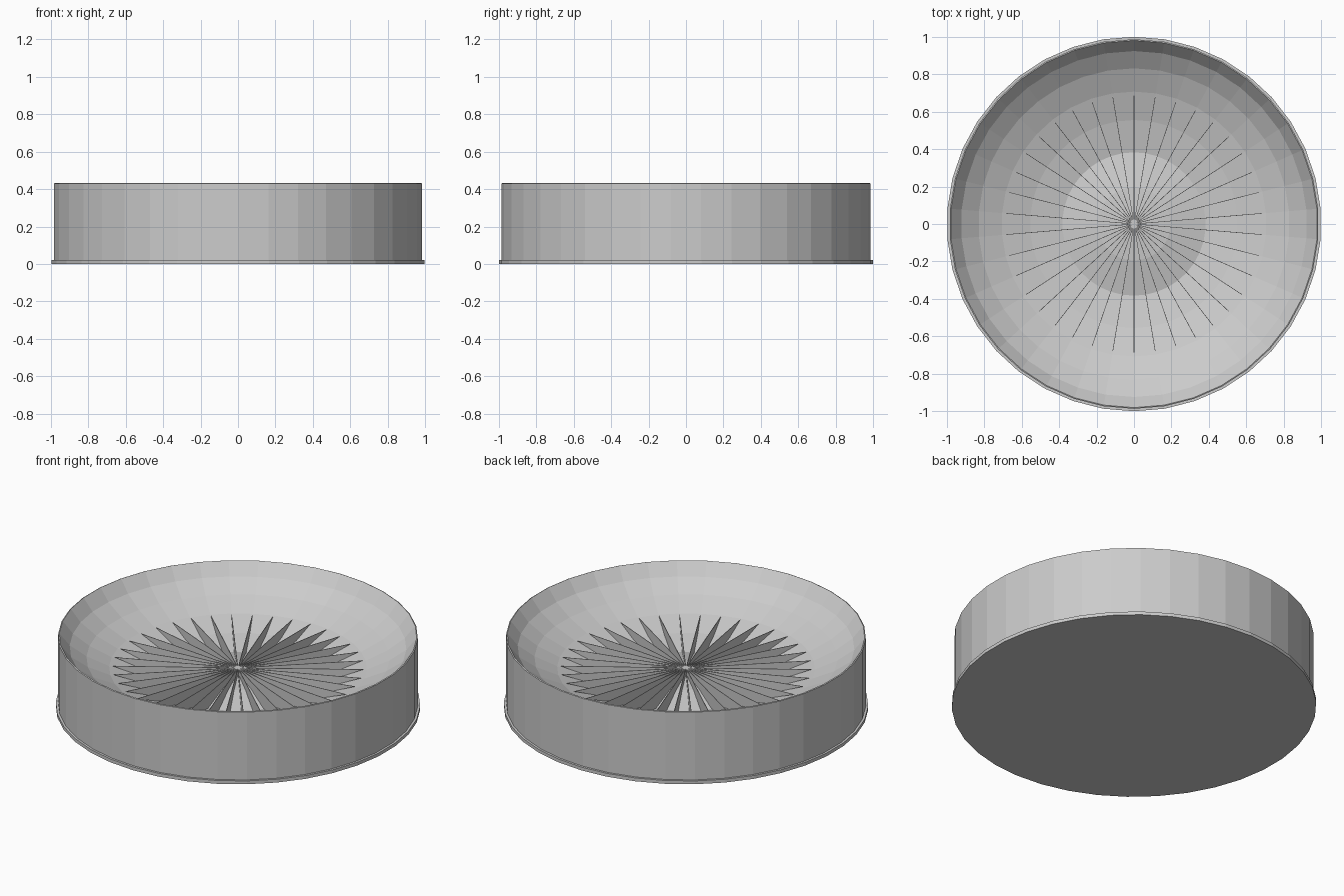
import bpy, bmesh, math

if "Cube" in bpy.data.objects:
    bpy.data.objects.remove(bpy.data.objects["Cube"])

SIDES = 38
H = 0.38      # vertical radius of the bowl
ZC = 0.507    # height of the bowl's centre


def make_object(name, bm):
    mesh = bpy.data.meshes.new(name)
    bm.to_mesh(mesh)
    bm.free()
    obj = bpy.data.objects.new(name, mesh)
    bpy.context.collection.objects.link(obj)
    return obj


def lathe(name, profile):
    """Turn an (r, z) profile that starts and ends on the axis."""
    bm = bmesh.new()
    rings = []
    for r, z in profile:
        if r == 0:
            rings.append([bm.verts.new((0, 0, z))] * SIDES)
        else:
            rings.append([bm.verts.new((r * math.sin(2 * math.pi * i / SIDES),
                                        r * math.cos(2 * math.pi * i / SIDES), z))
                          for i in range(SIDES)])
    for a, b in zip(rings, rings[1:]):
        for i in range(SIDES):
            j = (i + 1) % SIDES
            corners = dict.fromkeys((a[i], a[j], b[j], b[i]))
            bm.faces.new(list(corners))
    bmesh.ops.recalc_face_normals(bm, faces=bm.faces)
    return make_object(name, bm)


# Hollow of the dish: ellipsoid rings from the rim down to the central dome
bowl = [(math.sin(math.radians(11.25 * k)), ZC - H * math.cos(math.radians(11.25 * k)))
        for k in range(7, 1, -1)]
dome = [(0.195, bowl[-1][1] + 0.04), (0, bowl[-1][1] + 0.054)]

# Dish body with outer wall, thin rim, bowl and dome
lathe("dish", [(0, 0.01), (0.987, 0.01), (0.987, 0.43)] + bowl + dome)

# Thin base plate that sticks out slightly
lathe("base_plate", [(0, 0), (1.0, 0), (1.0, 0.02), (0, 0.02)])

# Thin upright fins radiating from the centre, level on top, bedded in the bowl
half = [(0.69, 0.24)] + bowl[-2:] + [(0.195, dome[0][1])]
outline = half + [(-r, z) for r, z in reversed(half)]
bm = bmesh.new()
for i in range(SIDES // 2):
    a = math.pi / 2 + 2 * math.pi * i / SIDES
    bm.faces.new([bm.verts.new((r * math.cos(a), r * math.sin(a), z))
                  for r, z in outline])
fins = make_object("fins", bm)
solid = fins.modifiers.new("thickness", 'SOLIDIFY')
solid.thickness = 0.003
solid.offset = 0
